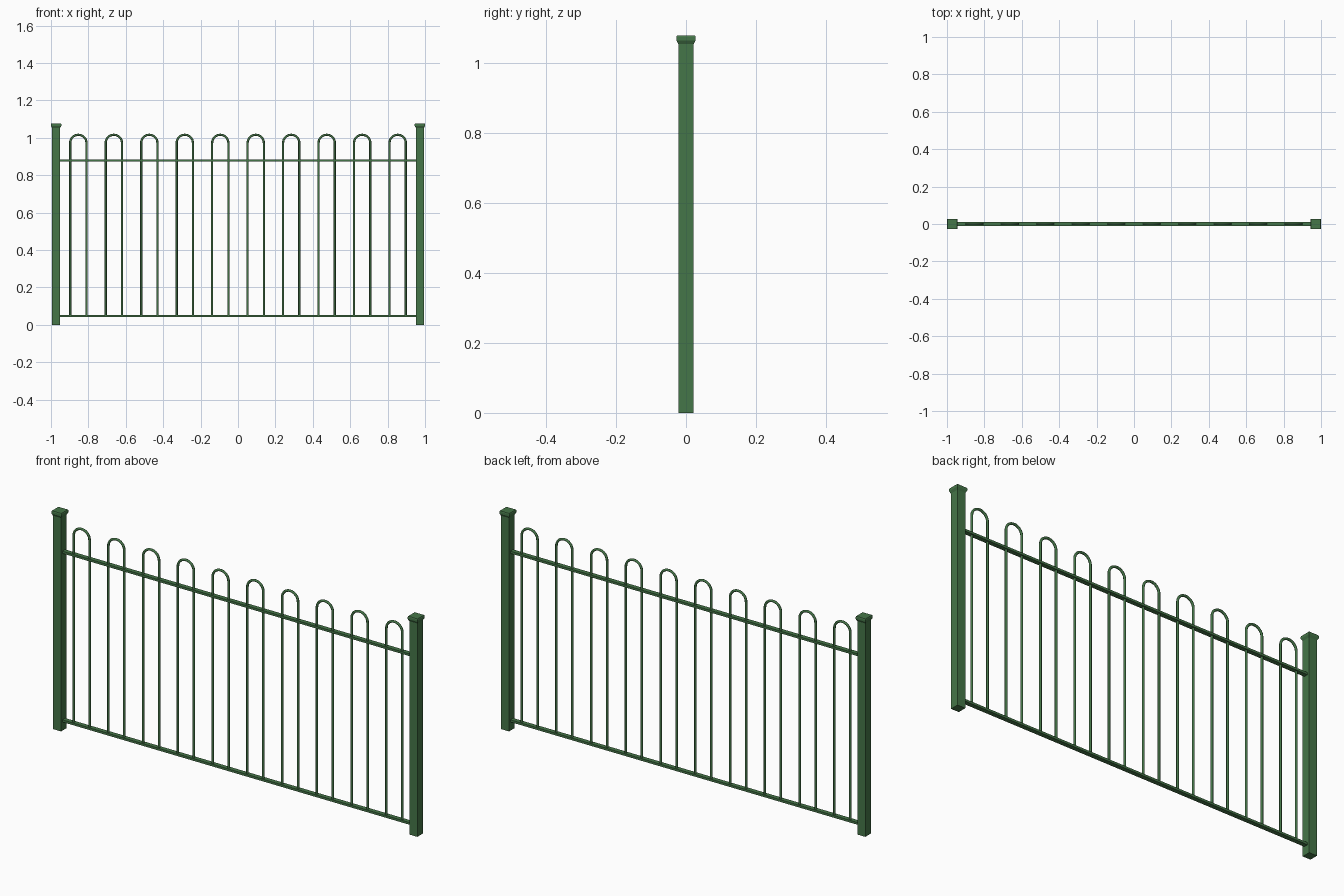
import bpy, bmesh, math

if "Cube" in bpy.data.objects:
    bpy.data.objects.remove(bpy.data.objects["Cube"])

green = bpy.data.materials.new("green_paint")
green.diffuse_color = (0.06, 0.18, 0.065, 1)
green.use_nodes = True
green.node_tree.nodes["Principled BSDF"].inputs["Base Color"].default_value = green.diffuse_color


def stack(name, cx, rings):
    """Square sections (half width x, half width y, z) joined into a closed solid."""
    bm = bmesh.new()
    loops = [[bm.verts.new((cx + sx * hx, sy * hy, z))
              for sx, sy in ((-1, -1), (1, -1), (1, 1), (-1, 1))]
             for hx, hy, z in rings]
    bm.faces.new(loops[0][::-1])
    bm.faces.new(loops[-1])
    for a, b in zip(loops, loops[1:]):
        for i in range(4):
            j = (i + 1) % 4
            bm.faces.new((a[i], a[j], b[j], b[i]))
    me = bpy.data.meshes.new(name)
    bm.to_mesh(me)
    bm.free()
    me.materials.append(green)
    ob = bpy.data.objects.new(name, me)
    bpy.context.collection.objects.link(ob)
    return ob


def hoop(name, cx, r=0.0435, base=0.047, spring=0.973, rod=0.006, steps=16):
    """Round rod bent into an upside-down U."""
    pts = [(cx - r, 0, base)]
    for i in range(steps + 1):
        a = math.pi * (1 - i / steps)
        pts.append((cx + r * math.cos(a), 0, spring + r * math.sin(a)))
    pts.append((cx + r, 0, base))
    cu = bpy.data.curves.new(name, 'CURVE')
    cu.dimensions = '3D'
    cu.bevel_depth = rod
    cu.bevel_resolution = 2
    cu.use_fill_caps = True
    sp = cu.splines.new('POLY')
    sp.points.add(len(pts) - 1)
    for p, co in zip(sp.points, pts):
        p.co = (*co, 1)
    cu.materials.append(green)
    ob = bpy.data.objects.new(name, cu)
    bpy.context.collection.objects.link(ob)
    bpy.ops.object.select_all(action='DESELECT')
    ob.select_set(True)
    bpy.context.view_layer.objects.active = ob
    bpy.ops.object.convert(target='MESH')
    bpy.ops.object.shade_smooth_by_angle(angle=math.radians(50))


# Posts with flared caps
for side, s in (("left", -1), ("right", 1)):
    x = s * 0.9725
    stack(f"post_{side}", x, [(0.0215, 0.0215, 0), (0.0215, 0.0215, 1.056)])
    stack(f"post_cap_{side}", x, [(0.0215, 0.0215, 1.053), (0.0275, 0.0275, 1.064),
                                  (0.0275, 0.0275, 1.074), (0.0255, 0.0255, 1.078)])

# Horizontal flat rails
for name, z in (("top_rail", 0.88), ("bottom_rail", 0.048)):
    stack(name, 0, [(0.957, 0.011, z - 0.0055), (0.957, 0.011, z + 0.0055)])

# Ten hooped bars
for i in range(10):
    hoop(f"hoop_bar_{i + 1}", (i - 4.5) * 0.1897)
